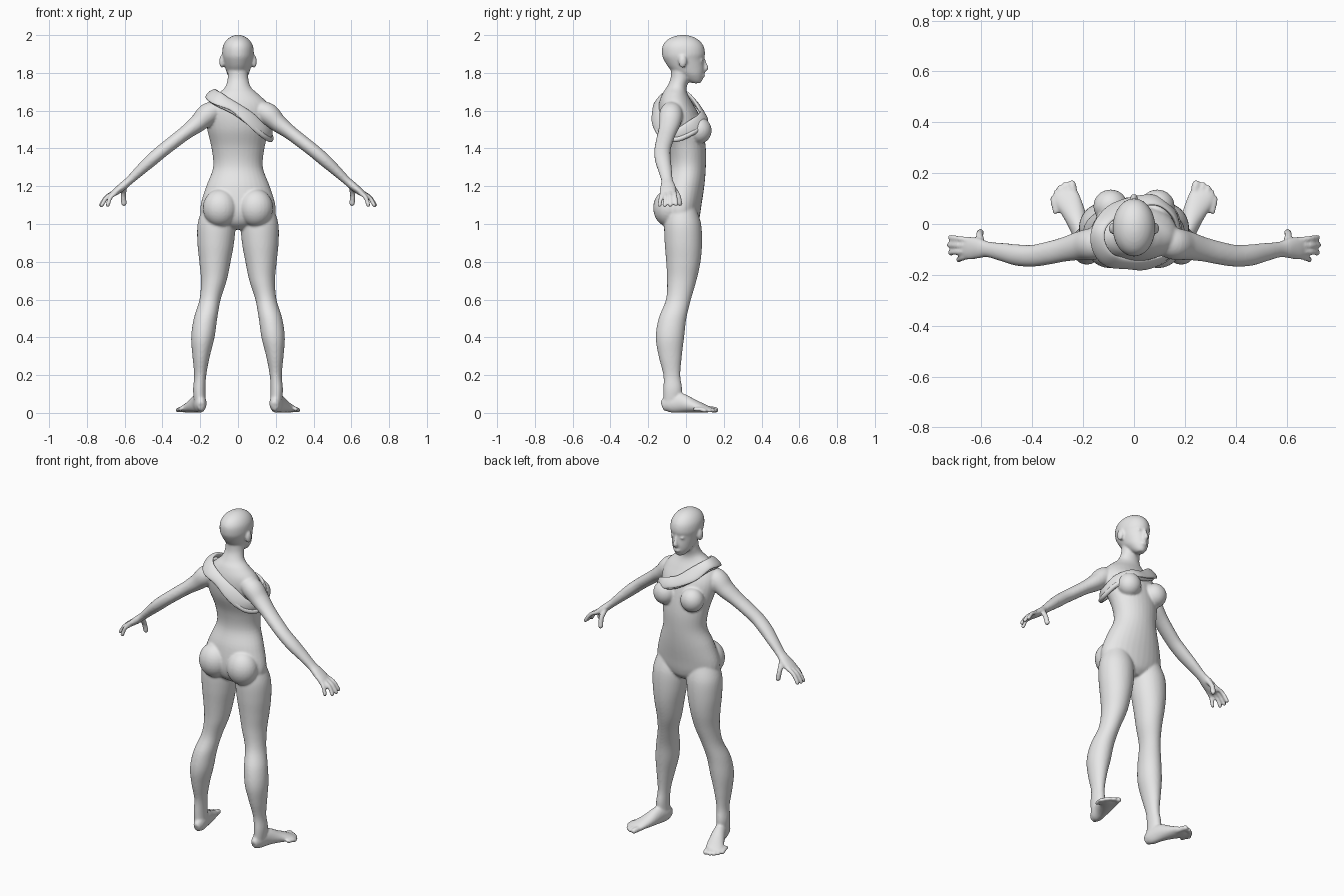
import bpy, bmesh, math
from mathutils import Vector, Matrix

cube = bpy.data.objects.get("Cube")
if cube:
    bpy.data.objects.remove(cube, do_unlink=True)

mat = bpy.data.materials.new("light grey")
mat.use_nodes = True
grey = (.8, .8, .8, 1)
mat.diffuse_color = grey
mat.node_tree.nodes["Principled BSDF"].inputs["Base Color"].default_value = grey

X, Y, Z = Vector((1, 0, 0)), Vector((0, 1, 0)), Vector((0, 0, 1))
SIDES = 32


def spline(points, closed=False, steps=5):
    """Smooth curve through points of any dimension."""
    pts = [Vector(p) for p in points]
    n = len(pts)
    get = (lambda i: pts[i % n]) if closed else (lambda i: pts[max(0, min(n - 1, i))])
    out = []
    for i in range(n if closed else n - 1):
        a, b, c, d = (get(i + k) for k in (-1, 0, 1, 2))
        for s in range(steps):
            t = s / steps
            out.append((b * 2 + (c - a) * t + (a * 2 - b * 5 + c * 4 - d) * t ** 2
                        + (b * 3 - a - c * 3 + d) * t ** 3) * .5)
    return out if closed else out + [pts[-1]]


def loft(bm, rings, side, level=False, closed=False):
    """Skin ellipses (x, y, z, half width, half depth); side(p) is the depth direction."""
    rings = spline(rings, closed)
    n = len(rings)
    pos = [Vector(r[:3]) for r in rings]
    loops = []
    for i, r in enumerate(rings):
        nxt, prv = (i + 1) % n if closed else min(i + 1, n - 1), i - 1 if closed else max(i - 1, 0)
        t = Z if level else (pos[nxt] - pos[prv]).normalized()
        v = side(pos[i])
        v = (v - t * v.dot(t)).normalized()
        u = v.cross(t)
        loops.append([bm.verts.new(pos[i] + u * r[3] * math.cos(k * math.tau / SIDES)
                                   + v * r[4] * math.sin(k * math.tau / SIDES))
                      for k in range(SIDES)])
    for i in range(n if closed else n - 1):
        a, b = loops[i], loops[(i + 1) % n]
        for k in range(SIDES):
            j = (k + 1) % SIDES
            bm.faces.new((a[k], a[j], b[j], b[k]))
    if not closed:
        bm.faces.new(loops[0])
        bm.faces.new(loops[-1])


def level_loft(bm, rows, s=1):
    """Rows are (height, centre x, half width, back y, front y)."""
    loft(bm, [(s * cx, (b + f) / 2, z, w, (f - b) / 2) for z, cx, w, b, f in rows],
         lambda p: Y, level=True)


def ball(bm, centre, size):
    bmesh.ops.create_uvsphere(bm, u_segments=24, v_segments=16, radius=1,
                              matrix=Matrix.Translation(centre) @ Matrix.Diagonal((*size, 1)))


def digit(bm, path, r):
    """Finger or toe: a thin round tube with a ball tip."""
    loft(bm, [(*p, r, r) for p in path], lambda p: Y if abs(path[0][2] - path[-1][2]) > .03 else Z)
    ball(bm, path[-1], (r, r, r))


def finish(bm, name):
    bmesh.ops.recalc_face_normals(bm, faces=bm.faces)
    mesh = bpy.data.meshes.new(name)
    bm.to_mesh(mesh)
    bm.free()
    mesh.materials.append(mat)
    mesh.polygons.foreach_set("use_smooth", [True] * len(mesh.polygons))
    obj = bpy.data.objects.new(name, mesh)
    bpy.context.collection.objects.link(obj)
    return obj


body = bmesh.new()

# Torso and neck
level_loft(body, [
    (.97, 0, .06, -.07, .03), (1.0, 0, .13, -.11, .06), (1.04, 0, .19, -.13, .073),
    (1.1, 0, .198, -.135, .082), (1.2, 0, .168, -.12, .097), (1.3, 0, .132, -.09, .105),
    (1.4, 0, .14, -.1, .105), (1.5, 0, .163, -.135, .09), (1.58, 0, .172, -.147, .068),
    (1.64, 0, .155, -.143, .035), (1.69, 0, .105, -.125, .008), (1.725, 0, .068, -.102, .004),
    (1.77, 0, .055, -.082, .018), (1.83, 0, .053, -.078, .03), (1.86, 0, .05, -.07, .03)])

# Head, nose, lips
level_loft(body, [
    (1.745, 0, .018, .035, .075), (1.76, 0, .035, 0, .086), (1.79, 0, .055, -.04, .093),
    (1.82, 0, .066, -.085, .097), (1.87, 0, .079, -.118, .095), (1.9, 0, .084, -.127, .101),
    (1.94, 0, .08, -.125, .094), (1.97, 0, .064, -.105, .072), (1.99, 0, .04, -.072, .04),
    (2.0, 0, .014, -.035, .005)])
loft(body, [(0, .088, 1.885, .008, .008), (0, .1, 1.85, .009, .01), (0, .107, 1.825, .014, .012),
            (0, .095, 1.81, .012, .008)], lambda p: Y)
ball(body, (0, .09, 1.785), (.022, .012, .01))

for s in (1, -1):
    # Ears and eyes
    ball(body, (s * .086, -.018, 1.86), (.013, .022, .034))
    ball(body, (s * .032, .081, 1.867), (.014, .012, .009))
    # Chest and buttocks
    ball(body, (s * .092, .07, 1.495), (.068, .066, .07))
    ball(body, (s * .094, -.09, 1.085), (.092, .084, .1))

    # Leg
    level_loft(body, [
        (1.08, .11, .08, -.1, .055), (1.0, .114, .1, -.115, .08), (.9, .118, .097, -.113, .085),
        (.8, .122, .083, -.105, .077), (.7, .128, .068, -.1, .055), (.6, .148, .056, -.106, .026),
        (.5, .172, .062, -.145, .002), (.4, .186, .062, -.16, -.01), (.3, .195, .046, -.145, -.022),
        (.2, .2, .032, -.12, -.03), (.12, .205, .033, -.12, -.02), (.04, .2, .03, -.12, -.03)], s)

    # Foot and toes
    loft(body, [(s * x, y, z, w, h) for x, y, z, w, h in (
        (.195, -.127, .036, .018, .025), (.198, -.09, .048, .032, .047),
        (.21, -.03, .053, .036, .052), (.235, .04, .036, .045, .035),
        (.264, .1, .022, .052, .021), (.272, .125, .017, .046, .014))], lambda p: Z)
    for x, y, r in ((.244, .157, .016), (.271, .155, .012), (.291, .142, .012),
                    (.307, .124, .011), (.32, .1, .011)):
        digit(body, [(s * (x - .014), y - .06, .02), (s * (x - .004), y - .02, .018), (s * x, y, r)], r)

    # Arm and palm
    loft(body, [(s * x, y, z, w, d) for x, y, z, w, d in (
        (.09, -.07, 1.615, .04, .045), (.155, -.078, 1.585, .058, .062),
        (.21, -.085, 1.535, .048, .057), (.275, -.1, 1.485, .038, .048),
        (.34, -.115, 1.435, .036, .045), (.4, -.125, 1.388, .035, .043),
        (.46, -.122, 1.337, .034, .042), (.52, -.11, 1.282, .028, .036),
        (.575, -.1, 1.23, .022, .031), (.61, -.096, 1.2, .022, .04),
        (.65, -.095, 1.168, .018, .045), (.668, -.095, 1.155, .012, .04))], lambda p: Y)

    # Fingers and thumb
    for root, tip in (((.65, -.062, 1.17), (.722, -.053, 1.105)), ((.655, -.085, 1.168), (.726, -.083, 1.1)),
                      ((.655, -.106, 1.165), (.722, -.113, 1.098)), ((.645, -.126, 1.165), (.69, -.14, 1.1))):
        mid = [(a + b) / 2 for a, b in zip(root, tip)]
        digit(body, [(s * root[0], *root[1:]), (s * (mid[0] + .006), mid[1], mid[2] + .01),
                     (s * tip[0], *tip[1:])], .0115)
    digit(body, [(s * .6, -.075, 1.2), (s * .607, -.045, 1.155), (s * .604, -.033, 1.108)], .0145)

# Fuse the body parts into one smooth skin
body = finish(body, "body")
fuse = body.modifiers.new("fuse", "REMESH")
fuse.mode = "VOXEL"
fuse.voxel_size = .0065
fuse.use_smooth_shade = True
relax = body.modifiers.new("relax", "SMOOTH")
relax.factor = .5
relax.iterations = 6

# Cloth sash over one shoulder and under the other arm
sash = bmesh.new()
path = [(-.14, -.08, 1.685), (-.1, -.14, 1.66), (-.02, -.157, 1.62), (.06, -.157, 1.56),
        (.13, -.125, 1.495), (.17, -.05, 1.475), (.155, .04, 1.515), (.09, .092, 1.56),
        (0, .085, 1.59), (-.08, .05, 1.64), (-.135, -.01, 1.69)]
centre = Vector((0, -.03, 1.5))
outward = lambda p: p - centre
loft(sash, [(*p, .036 + .005 * math.sin(i * 2.3), .012) for i, p in enumerate(path)], outward, closed=True)
# Rolled hem along the lower edge
loft(sash, [(p[0] * 1.03, p[1] * 1.03, p[2] - .028, .013, .012) for p in path], outward, closed=True)
finish(sash, "sash")
